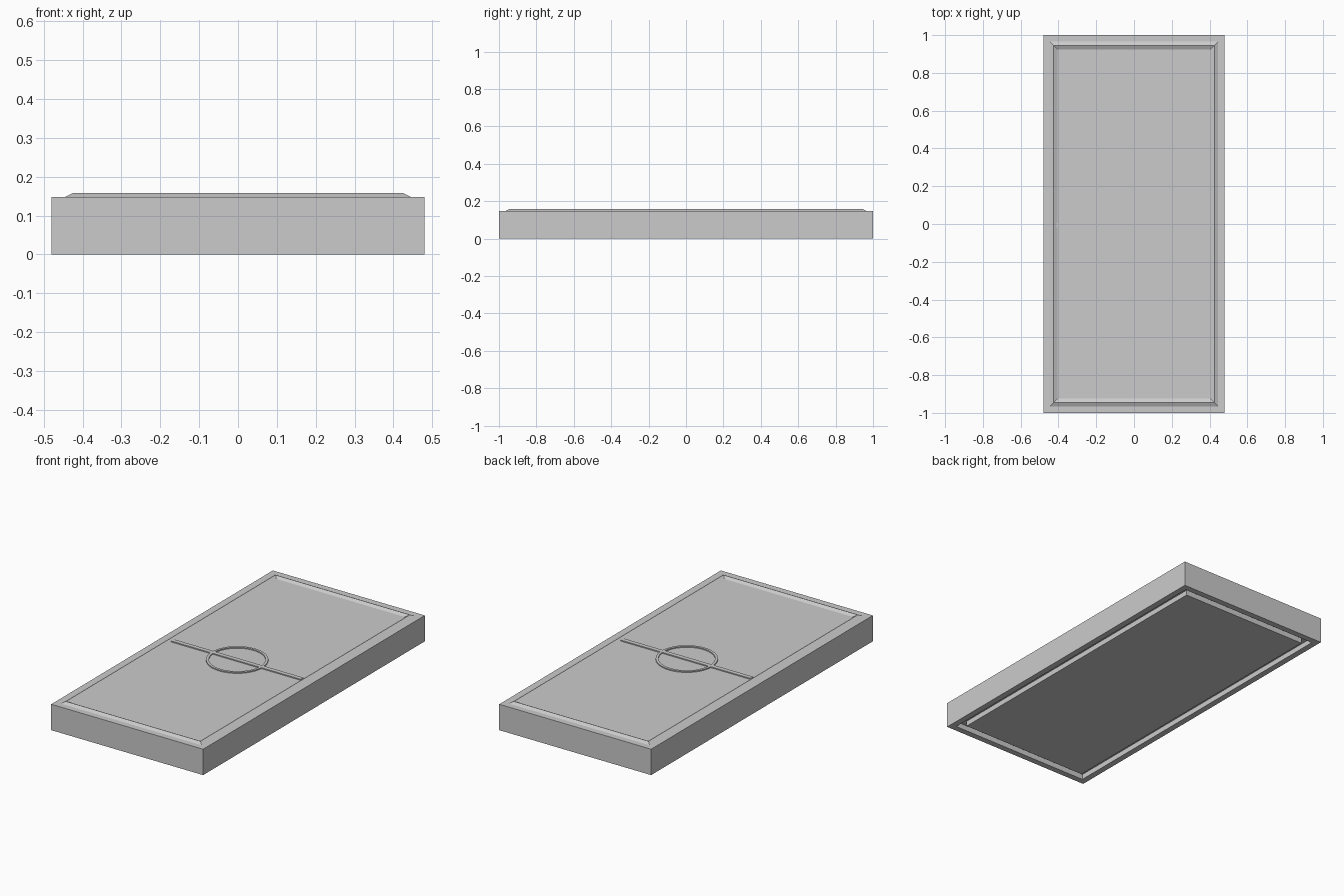
import bpy, bmesh, math

if "Cube" in bpy.data.objects:
    bpy.data.objects.remove(bpy.data.objects["Cube"])

HX, HY, TOP = 0.48, 1.0, 0.148
LINE_Y, LINE_H = -0.007, 0.006


def finish(name, bm):
    bmesh.ops.recalc_face_normals(bm, faces=bm.faces)
    mesh = bpy.data.meshes.new(name)
    bm.to_mesh(mesh)
    bm.free()
    obj = bpy.data.objects.new(name, mesh)
    bpy.context.collection.objects.link(obj)
    return obj


def box(name, x0, x1, y0, y1, z0, z1):
    bm = bmesh.new()
    bmesh.ops.create_cube(bm, size=1)
    for v in bm.verts:
        v.co.x = x1 if v.co.x > 0 else x0
        v.co.y = y1 if v.co.y > 0 else y0
        v.co.z = z1 if v.co.z > 0 else z0
    return finish(name, bm)


# Tile body: rectangles inset by (inset, z), lofted from underside to top panel
profile = [(0.075, 0), (0.075, 0.03), (0.035, 0.03), (0.035, 0),   # groove below
           (0, 0), (0, TOP),                                       # outer wall
           (0.035, TOP), (0.055, 0.158), (0.075, TOP)]             # mitred ridge
bm = bmesh.new()
loops = []
for d, z in profile:
    x, y = HX - d, HY - d
    loops.append([bm.verts.new((sx * x, sy * y, z))
                  for sx, sy in ((-1, -1), (1, -1), (1, 1), (-1, 1))])
for a, b in zip(loops, loops[1:]):
    for i in range(4):
        j = (i + 1) % 4
        bm.faces.new((a[i], a[j], b[j], b[i]))
bm.faces.new(loops[0][::-1])
bm.faces.new(loops[-1])
finish("tile_body", bm)

# Raised dividing strip across the middle
box("centre_strip", -0.41, 0.41, LINE_Y - 0.0125, LINE_Y + 0.0125,
    TOP - 0.002, TOP + LINE_H)

# Raised ring around the centre
bm = bmesh.new()
N = 48
section = [(0.147, TOP - 0.002), (0.161, TOP - 0.002),
           (0.161, TOP + LINE_H), (0.147, TOP + LINE_H)]
rings = []
for k in range(N):
    a = math.tau * k / N
    rings.append([bm.verts.new((r * math.cos(a), LINE_Y + r * math.sin(a), z))
                  for r, z in section])
for k in range(N):
    p, q = rings[k], rings[(k + 1) % N]
    for i in range(4):
        j = (i + 1) % 4
        bm.faces.new((p[i], p[j], q[j], q[i]))
finish("centre_ring", bm)
